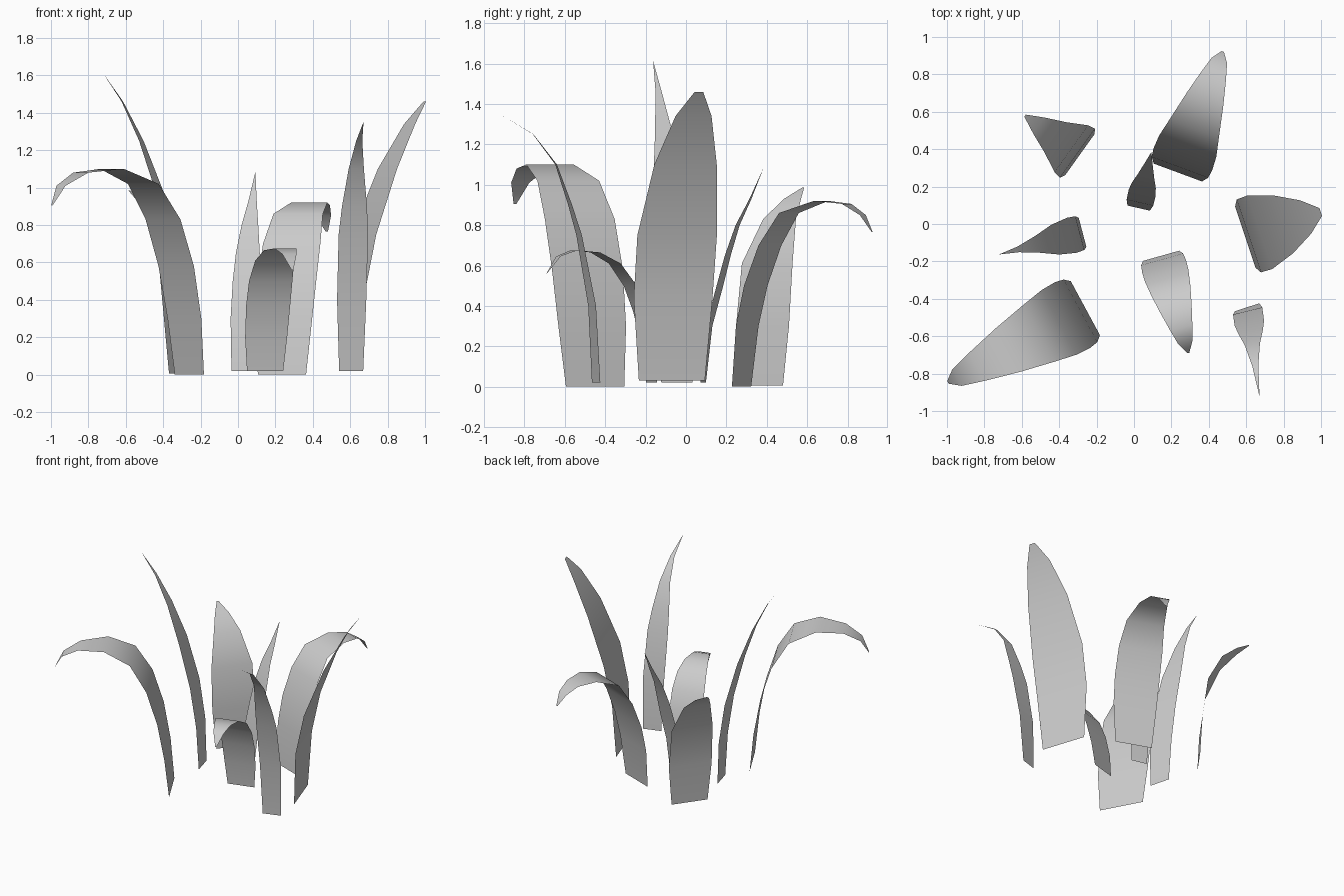
import bpy
from math import hypot, radians
from mathutils import Vector, Matrix

if "Cube" in bpy.data.objects:
    bpy.data.objects.remove(bpy.data.objects["Cube"])

# shared blade outline: (position along blade, relative width)
OUTLINE = [(0, .82), (.17, .95), (.35, 1), (.5, .98), (.62, .87),
           (.74, .67), (.85, .43), (.93, .26), (1, .04)]


def rel_width(t, taper):
    for (a, wa), (b, wb) in zip(OUTLINE, OUTLINE[1:]):
        if t <= b + 1e-6:
            w = wa + (wb - wa) * (t - a) / (b - a)
            return w ** taper if t > .35 else w
    return OUTLINE[-1][1]


def blade(name, base, direction, width, taper, path, twist=0):
    """Flat leaf strip following a path of (outward, height) points."""
    d = Vector((*direction, 0)).normalized()
    side = Vector((-d.y, d.x, 0))
    lengths = [0]
    for p, q in zip(path, path[1:]):
        lengths.append(lengths[-1] + hypot(q[0] - p[0], q[1] - p[1]))
    verts = []
    for (out, z), s in zip(path, lengths):
        t = s / lengths[-1]
        half = rel_width(t, taper) * width / 2
        across = Matrix.Rotation(radians(twist * (1 - 1.6 * t)), 3, 'Z') @ side
        mid = Vector((base[0], base[1], z)) + d * out
        verts += [mid - across * half, mid + across * half]
    faces = [(2*i, 2*i + 1, 2*i + 3, 2*i + 2) for i in range(len(path) - 1)]
    me = bpy.data.meshes.new(name)
    me.from_pydata(verts, [], faces)
    me.shade_smooth()
    ob = bpy.data.objects.new(name, me)
    bpy.context.collection.objects.link(ob)
    return ob


# wide drooping blades
blade("droopy_blade_left", (-.26, -.45), (-.88, -.475), .40, 1,
      [(0, 0), (.03, .3), (.08, .58), (.16, .83), (.28, 1.02), (.47, 1.1),
       (.66, 1.08), (.78, 1.01), (.835, .905)])
blade("droopy_blade_back", (.235, .275), (.347, .938), .335, 1,
      [(0, 0), (.03, .3), (.075, .5), (.15, .7), (.25, .86), (.42, .92),
       (.555, .905), (.64, .85), (.69, .765)])
blade("droopy_blade_front", (.145, -.17), (.27, -.96), .245, 1,
      [(0, .02), (.02, .2), (.06, .37), (.11, .5), (.19, .61), (.29, .665),
       (.4, .675), (.48, .645), (.54, .56)])

# wide upright blades
blade("broad_blade_right", (.595, -.07), (.95, .316), .42, .7,
      [(0, .03), (.02, .44), (.083, .75), (.215, 1.1), (.34, 1.34), (.425, 1.46)])
blade("broad_blade_back_left", (-.29, .37), (-.81, .58), .33, 1,
      [(0, .005), (.015, .3), (.055, .61), (.16, .83), (.27, .93), (.36, .985)])

# narrow upright blades
blade("thin_blade_left", (-.275, -.045), (-.967, -.255), .195, 1.7,
      [(0, .02), (.015, .35), (.06, .65), (.15, .98), (.25, 1.25),
       (.355, 1.46), (.46, 1.61)])
blade("thin_blade_middle", (.025, .085), (.22, .97), .15, 1.4,
      [(0, .02), (.03, .3), (.085, .5), (.125, .65), (.175, .8),
       (.24, .93), (.305, 1.08)])
blade("thin_blade_right", (.605, -.445), (.137, -.99), .165, 1.7,
      [(0, .02), (.02, .4), (.085, .75), (.13, .9), (.2, 1.1),
       (.315, 1.25), (.48, 1.35)], twist=10)
